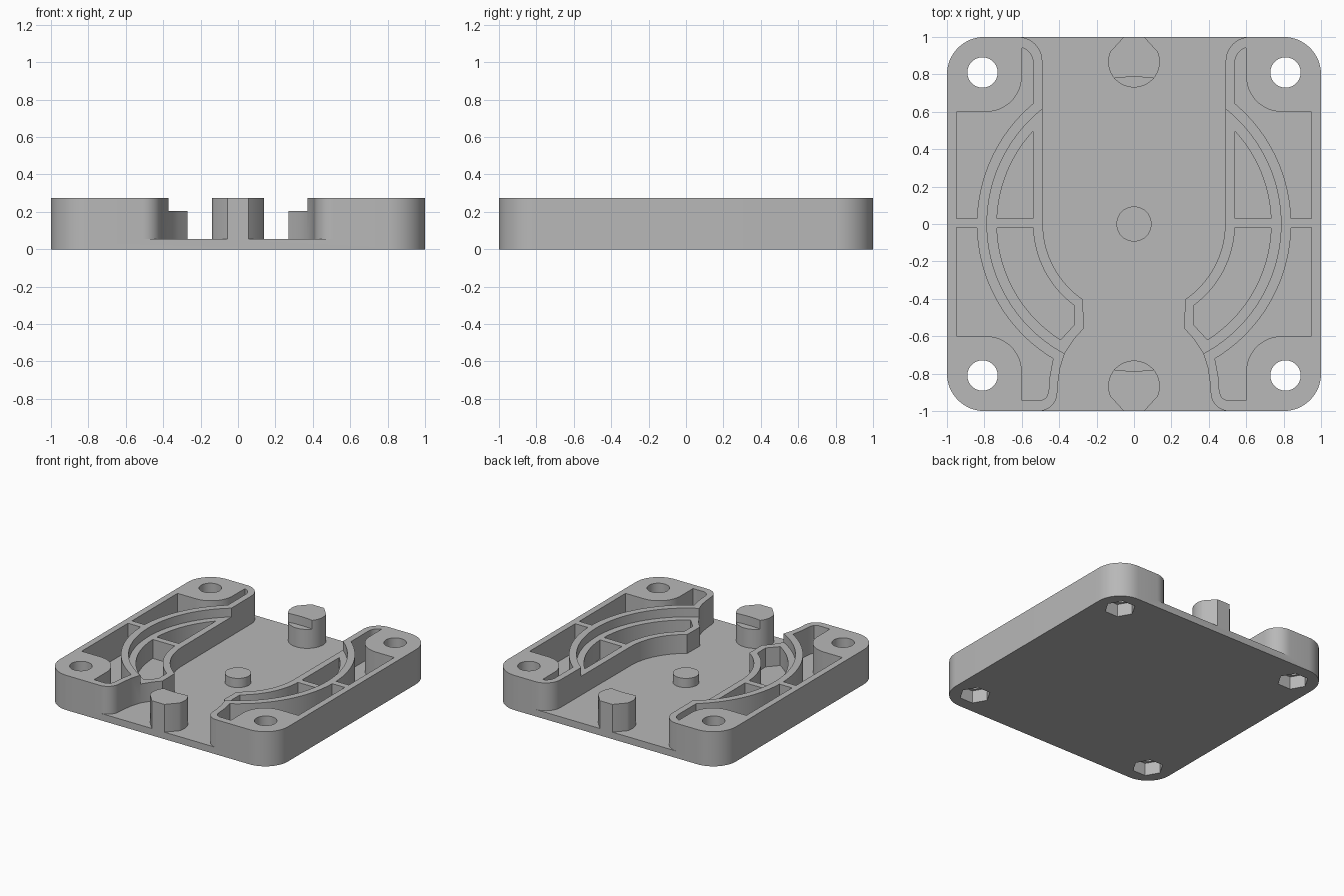
import bpy, bmesh
from math import sin, cos, radians

cube = bpy.data.objects.get("Cube")
if cube:
    bpy.data.objects.remove(cube, do_unlink=True)

FLOOR, LEDGE, TOP = 0.055, 0.205, 0.275
ABOVE = TOP + 0.1
SEAT_R = 0.786

grey = bpy.data.materials.new("plain grey")
grey.use_nodes = True
grey.diffuse_color = (0.48, 0.48, 0.48, 1)
grey.node_tree.nodes["Principled BSDF"].inputs["Base Color"].default_value = (0.48, 0.48, 0.48, 1)


def arc(cx, cy, r, a0, a1, n=16):
    angles = [radians(a0 + (a1 - a0) * i / n) for i in range(n + 1)]
    return [(cx + r * cos(a), cy + r * sin(a)) for a in angles]


def circle(cx, cy, r, n=48):
    return arc(cx, cy, r, 0, 360, n)[:-1]


def flip_x(points):
    return [(-x, y) for x, y in reversed(points)]


def prism(name, points, z0, z1):
    bm = bmesh.new()
    face = bm.faces.new([bm.verts.new((x, y, z0)) for x, y in points])
    up = bmesh.ops.extrude_face_region(bm, geom=[face])["geom"]
    bmesh.ops.translate(bm, vec=(0, 0, z1 - z0),
                        verts=[v for v in up if isinstance(v, bmesh.types.BMVert)])
    bmesh.ops.recalc_face_normals(bm, faces=bm.faces)
    mesh = bpy.data.meshes.new(name)
    bm.to_mesh(mesh)
    bm.free()
    mesh.materials.append(grey)
    ob = bpy.data.objects.new(name, mesh)
    bpy.context.collection.objects.link(ob)
    return ob


def select(ob):
    bpy.ops.object.select_all(action="DESELECT")
    ob.select_set(True)
    bpy.context.view_layer.objects.active = ob


def cut(ob, points, z0, z1):
    cutter = prism("cutter", points, z0, z1)
    cutter.hide_render = True
    select(ob)
    mod = ob.modifiers.new("cut", "BOOLEAN")
    mod.operation = "DIFFERENCE"
    mod.solver = "EXACT"
    mod.object = cutter
    bpy.ops.object.modifier_apply(modifier=mod.name)
    bpy.data.objects.remove(cutter, do_unlink=True)


def smooth(ob):
    select(ob)
    bpy.ops.object.shade_smooth_by_angle(angle=radians(30))


# Solid block with rounded corners
outline = []
for sx, sy, start in ((1, 1, 0), (-1, 1, 90), (-1, -1, 180), (1, -1, 270)):
    outline += arc(0.8 * sx, 0.8 * sy, 0.2, start, start + 90)
housing = prism("housing", outline, 0, TOP)

# Central channel, waisted near the front
half = ([(0.62, 1.1)] + arc(0.62, 0.87, 0.13, 90, 180, 10)
        + arc(0, 0, 0.487, 0, -56)
        + [(0.27, -0.56), (0.32, -0.615), (0.37, -0.69), (0.395, -0.77), (0.405, -0.84)]
        + arc(0.51, -0.9, 0.1, 180, 270, 10) + [(0.51, -1.1)])
cut(housing, half + flip_x(half), FLOOR, ABOVE)

# Round seat
cut(housing, circle(0, 0, SEAT_R, 128), LEDGE, ABOVE)

# Pockets in each side, divided by a cross rib
pockets = [
    [(0.54, 0.03)] + arc(0, 0, 0.733, 2.3, 42.5),
    arc(0, 0, 0.733, -1.6, -57.6, 24) + [(0.32, -0.54)] + arc(0, 0, 0.54, -53.5, -2.1),
    [(0.95, 0.03), (0.95, 0.6)] + arc(0.79, 0.79, 0.19, -90, -180)
    + arc(0.62, 0.865, 0.08, 105, 180, 8) + arc(0, 0, 0.84, 50, 2, 24),
    arc(0, 0, 0.84, -1.4, -59, 24)
    + [(0.45, -0.81), (0.457, -0.9), (0.47, -0.93), (0.5, -0.945), (0.6, -0.945)]
    + arc(0.79, -0.79, 0.19, 180, 90) + [(0.95, -0.6), (0.95, -0.02)],
]
for pocket in pockets:
    for points in (pocket, flip_x(pocket)):
        cut(housing, points, FLOOR, ABOVE)

# Corner screw holes with hexagonal nut sockets underneath
for sx in (-1, 1):
    for sy in (-1, 1):
        cut(housing, circle(0.81 * sx, 0.81 * sy, 0.081), -0.1, ABOVE)
        cut(housing, circle(0.81 * sx, 0.81 * sy, 0.113, 6), -0.1, 0.1)
smooth(housing)

# Locating posts at front and back, notched to carry the seat
for name, s in (("front_post", -1), ("back_post", 1)):
    shape = [(0.055, 1)] + arc(0, 0.868, 0.138, 22, -202, 36) + [(-0.055, 1)]
    post = prism(name, [(x, s * y) for x, y in shape], FLOOR, TOP)
    cut(post, circle(0, 0, SEAT_R, 128), LEDGE, ABOVE)
    smooth(post)

# Centre pin
smooth(prism("centre_pin", circle(0, 0, 0.094), FLOOR, 0.128))
